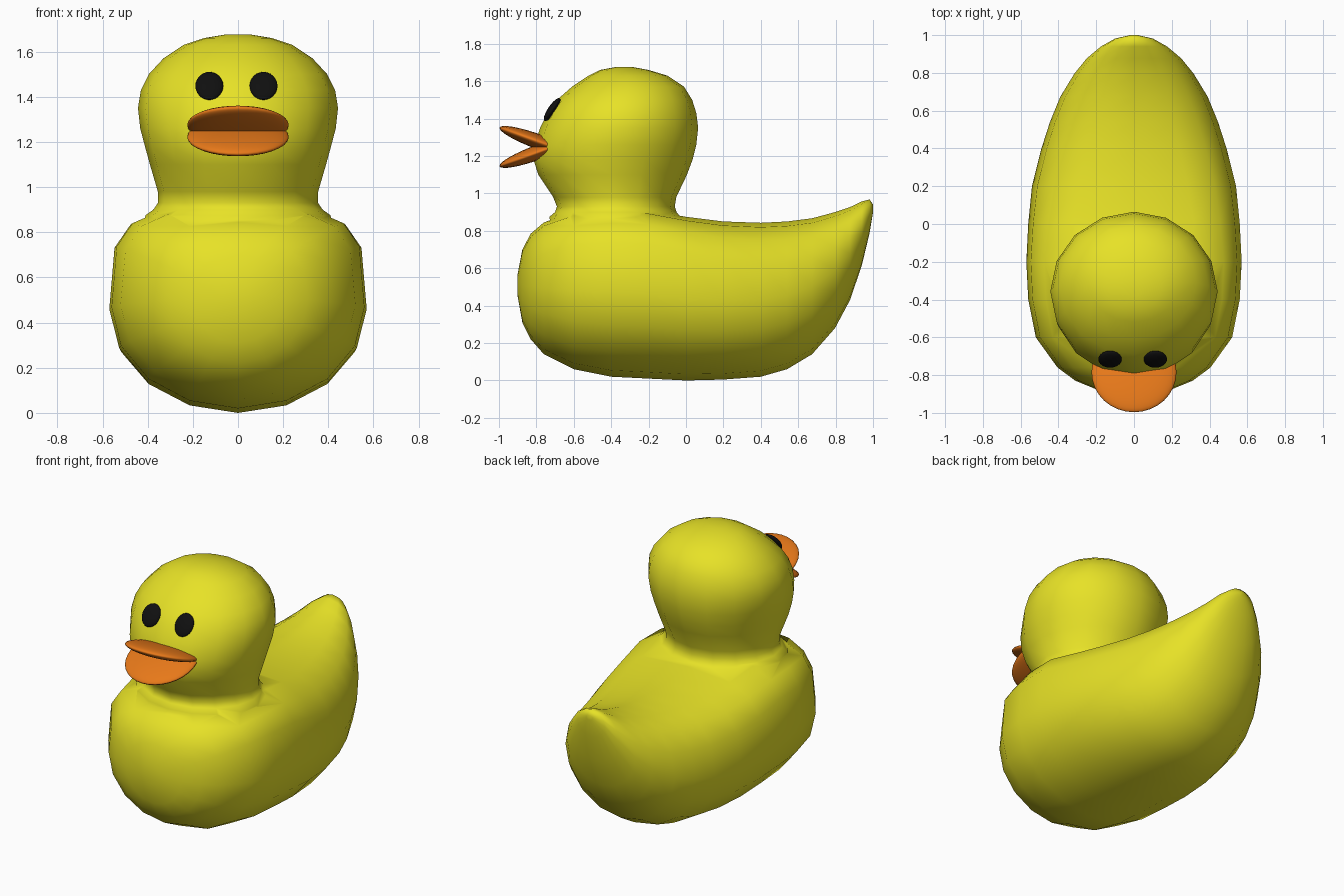
import bpy, bmesh
from math import sin, cos, pi, radians

if "Cube" in bpy.data.objects:
    bpy.data.objects.remove(bpy.data.objects["Cube"])


def material(name, rgb):
    m = bpy.data.materials.new(name)
    m.diffuse_color = (*rgb, 1)
    m.use_nodes = True
    m.node_tree.nodes["Principled BSDF"].inputs["Base Color"].default_value = m.diffuse_color
    return m


YELLOW = material("yellow", (0.80, 0.76, 0.02))
ORANGE = material("orange", (0.80, 0.19, 0.01))
BLACK = material("black", (0.005, 0.005, 0.005))


def spow(v, n):
    return (1 if v >= 0 else -1) * abs(v) ** (2 / n)


def loft(name, rings, mat):
    """Closed skin through a list of point rings, capped at both ends."""
    bm = bmesh.new()
    loops = [[bm.verts.new(p) for p in r] for r in rings]
    for a, b in zip(loops, loops[1:]):
        for i in range(len(a)):
            j = (i + 1) % len(a)
            bm.faces.new((a[i], a[j], b[j], b[i]))
    bm.faces.new(loops[0])
    bm.faces.new(loops[-1])
    bmesh.ops.recalc_face_normals(bm, faces=bm.faces)
    me = bpy.data.meshes.new(name)
    bm.to_mesh(me)
    bm.free()
    me.materials.append(mat)
    ob = bpy.data.objects.new(name, me)
    bpy.context.collection.objects.link(ob)
    return ob


def ellipsoid(name, loc, size, tilt, mat, seg=32, rings=16):
    bpy.ops.mesh.primitive_uv_sphere_add(segments=seg, ring_count=rings, radius=1,
                                         location=loc, rotation=(radians(tilt), 0, 0))
    ob = bpy.context.object
    ob.name = name
    ob.scale = size
    ob.data.materials.append(mat)
    bpy.ops.object.shade_smooth()
    return ob


SIDES = 16
ANGLES = [2 * pi * i / SIDES for i in range(SIDES)]

# body and tail: y, bottom z, top z, half width, squareness of the upper half
BODY = [(-.90, .45, .57, .07, 2), (-.875, .31, .70, .20, 2.2), (-.83, .22, .785, .31, 2.6),
        (-.76, .14, .845, .405, 3), (-.60, .06, .90, .52, 3.6), (-.40, .02, .915, .56, 3.8),
        (-.20, .01, .91, .57, 3.8), (0, 0, .875, .56, 3.4), (.20, .005, .85, .54, 3),
        (.40, .02, .843, .49, 2.7), (.54, .06, .85, .445, 2.5), (.674, .14, .867, .39, 2.3),
        (.797, .28, .90, .315, 2.1), (.877, .43, .927, .25, 2), (.94, .615, .957, .175, 2),
        (.982, .79, .968, .10, 2), (1.0, .90, .94, .02, 2)]
rings = []
for y, zb, zt, w, n in BODY:
    mid, h = (zb + zt) / 2, (zt - zb) / 2
    rings.append([(w * spow(sin(a), n if cos(a) > .01 else 2), y,
                   mid + h * spow(cos(a), n if cos(a) > .01 else 2)) for a in ANGLES])
body = loft("body", rings, YELLOW)

# head and neck: z, front y, back y, half width
HEAD = [(.80, -.72, -.02, .42), (.875, -.73, -.03, .41), (.90, -.70, -.05, .375),
        (.93, -.69, -.06, .355), (.98, -.71, -.052, .355), (1.10, -.79, .005, .39),
        (1.18, -.815, .035, .412), (1.26, -.81, .055, .433), (1.35, -.78, .065, .443),
        (1.43, -.74, .055, .43), (1.50, -.69, .033, .395), (1.57, -.61, -.01, .33),
        (1.63, -.52, -.10, .24), (1.66, -.46, -.20, .15), (1.675, -.38, -.28, .06)]
head = loft("head", [[(w * sin(a), (f + b) / 2 + (b - f) / 2 * cos(a), z) for a in ANGLES]
                     for z, f, b, w in HEAD], YELLOW)

# weld head onto body
mod = body.modifiers.new("join_head", 'BOOLEAN')
mod.operation = 'UNION'
mod.solver = 'EXACT'
mod.object = head
bpy.context.view_layer.objects.active = body
body.select_set(True)
bpy.ops.object.modifier_apply(modifier=mod.name)
bpy.data.objects.remove(head)
bpy.ops.object.shade_smooth()

# open bill
for name, z, tilt in (("upper_bill", 1.275, -20), ("lower_bill", 1.222, 20)):
    ellipsoid(name, (0, -.785, z), (.225, .225, .04), tilt, ORANGE)

# eyes
for name, x in (("left_eye", .113), ("right_eye", -.127)):
    ellipsoid(name, (x, -.716, 1.448), (.062, .022, .073), -34, BLACK, 24, 12)
